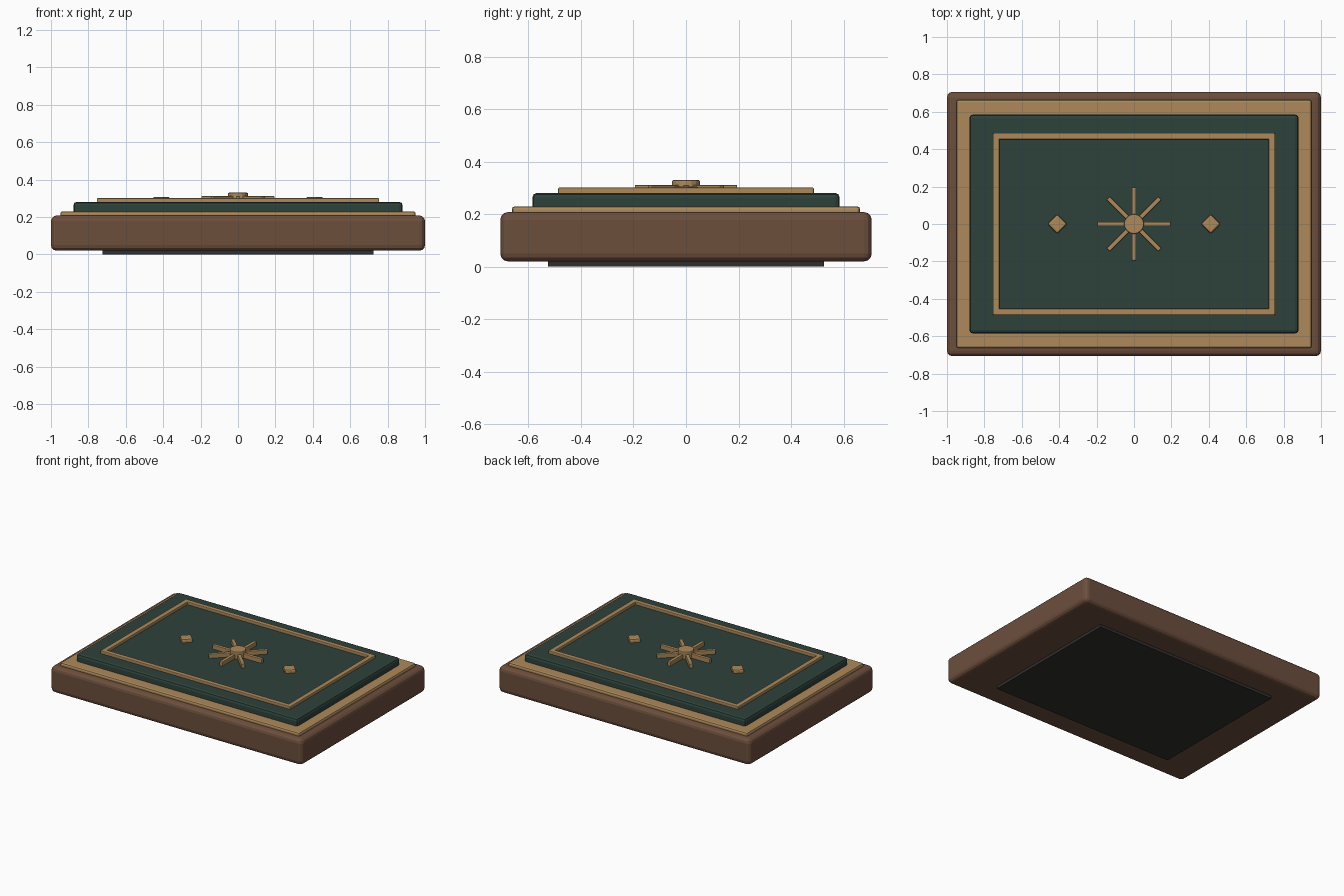
import bpy
import math

cube = bpy.data.objects.get("Cube")
if cube:
    bpy.data.objects.remove(cube, do_unlink=True)


def material(name, color):
    m = bpy.data.materials.new(name)
    m.use_nodes = True
    m.diffuse_color = (*color, 1)
    m.node_tree.nodes["Principled BSDF"].inputs["Base Color"].default_value = (*color, 1)
    return m


WOOD = material("brown wood", (0.15, 0.077, 0.046))
GOLD = material("aged gold", (0.42, 0.255, 0.105))
GREEN = material("dark green", (0.027, 0.054, 0.043))
FELT = material("black felt", (0.03, 0.028, 0.027))


def finish(ob, name, mat, bevel, segments):
    ob.name = name
    ob.data.materials.append(mat)
    if bevel:
        mod = ob.modifiers.new("bevel", "BEVEL")
        mod.width = bevel
        mod.segments = segments
        mod.limit_method = "ANGLE"
    return ob


def slab(name, mat, size, bottom, top, center=(0, 0), turn=0, bevel=0.0, segments=2):
    """Bevelled box between two heights."""
    bpy.ops.mesh.primitive_cube_add(
        size=1, location=(*center, (bottom + top) / 2), rotation=(0, 0, turn))
    ob = bpy.context.object
    ob.scale = (*size, top - bottom)
    bpy.ops.object.transform_apply(location=False, rotation=False, scale=True)
    return finish(ob, name, mat, bevel, segments)


# Stacked layers
slab("base_pad", FELT, (1.45, 1.05), 0, 0.04)
slab("wooden_body", WOOD, (2, 1.414), 0.02, 0.208, bevel=0.03, segments=3)
slab("gold_step", GOLD, (1.9, 1.326), 0.18, 0.23, bevel=0.012)
slab("green_panel", GREEN, (1.76, 1.17), 0.21, 0.281, bevel=0.018)

# Raised border
for side, label in ((1, "back"), (-1, "front")):
    slab("border_" + label, GOLD, (1.48, 0.034), 0.27, 0.301, (0, side * 0.47), bevel=0.005)
for side, label in ((1, "left"), (-1, "right")):
    slab("border_" + label, GOLD, (0.034, 0.974), 0.27, 0.301, (side * 0.737, 0), bevel=0.005)
    # Small diamond studs
    slab("diamond_" + label, GOLD, (0.075, 0.075), 0.27, 0.306, (side * 0.41, 0),
         math.pi / 4, bevel=0.01)

# Central star: eight rays around a round hub
for i in range(8):
    a = i * math.pi / 4
    slab("star_ray", GOLD, (0.16, 0.024), 0.27, 0.311,
         (0.115 * math.cos(a), 0.115 * math.sin(a)), a, bevel=0.004)
bpy.ops.mesh.primitive_cylinder_add(vertices=16, radius=0.053, depth=0.06, location=(0, 0, 0.3))
finish(bpy.context.object, "star_hub", GOLD, 0.005, 2)
